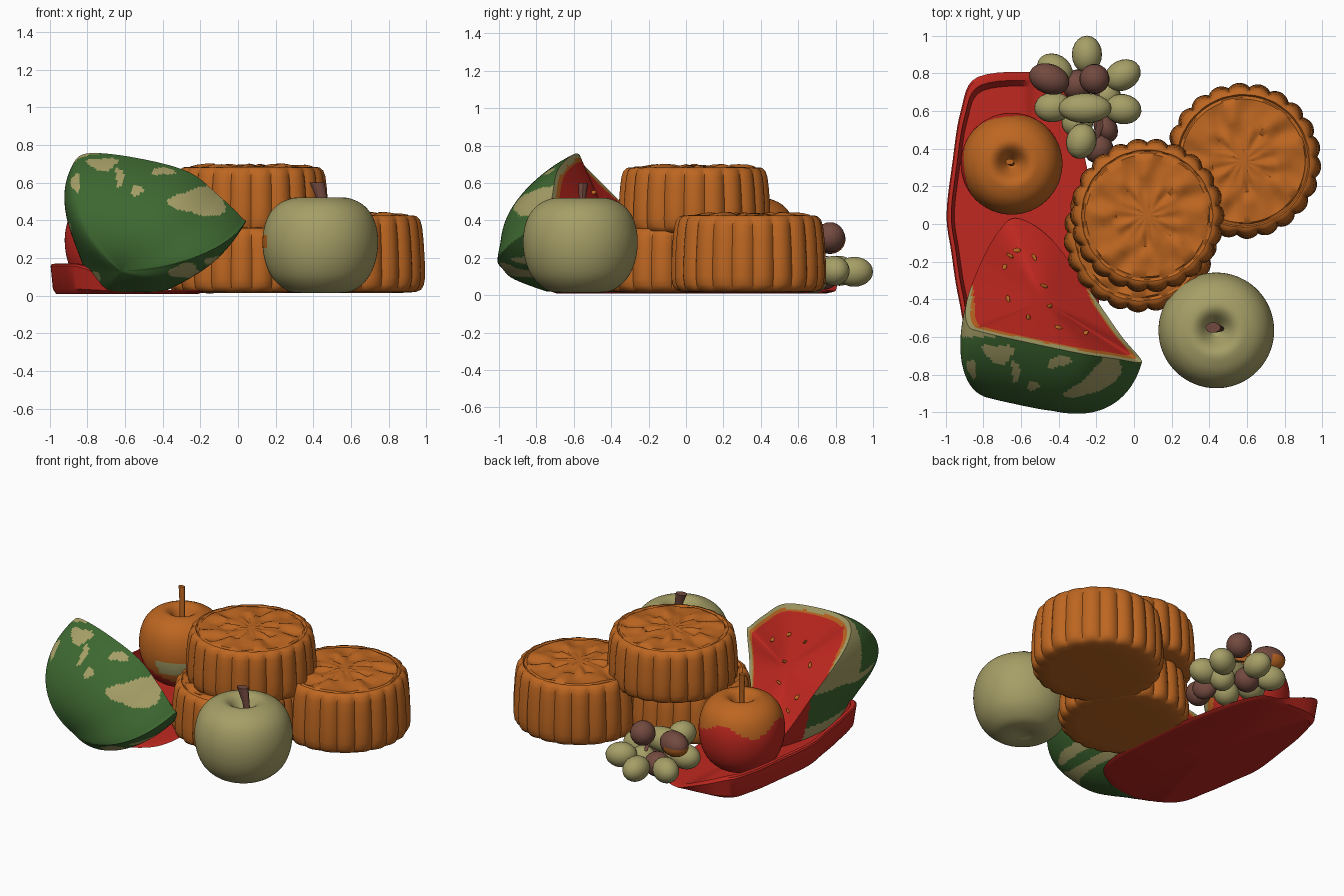
import bpy, bmesh, math
from mathutils import Vector, Euler

if "Cube" in bpy.data.objects:
    bpy.data.objects.remove(bpy.data.objects["Cube"])

TAU = math.tau


def material(name, rgb):
    m = bpy.data.materials.new(name)
    m.diffuse_color = (*rgb, 1)
    m.use_nodes = True
    m.node_tree.nodes["Principled BSDF"].inputs["Base Color"].default_value = m.diffuse_color
    return m


MATS = [material("pastry orange", (0.51, 0.133, 0.015)),
        material("red", (0.53, 0.021, 0.014)),
        material("rind green", (0.047, 0.137, 0.03)),
        material("pale olive", (0.38, 0.345, 0.135)),
        material("stem brown", (0.17, 0.068, 0.05))]
ORANGE, RED, GREEN, OLIVE, BROWN = range(5)


def loft(name, rings, rule, angle=40):
    """Skin closed rings of points; a ring of one point is a pole. rule(centre) -> colour."""
    bm = bmesh.new()
    vr = [[bm.verts.new(p) for p in ring] for ring in rings]
    for a, b in zip(vr, vr[1:]):
        n = max(len(a), len(b))
        for i in range(n):
            j = (i + 1) % n
            if len(a) == 1:
                f = [a[0], b[i], b[j]]
            elif len(b) == 1:
                f = [a[i], a[j], b[0]]
            else:
                f = [a[i], a[j], b[j], b[i]]
            bm.faces.new(f)
    bmesh.ops.recalc_face_normals(bm, faces=bm.faces)
    for f in bm.faces:
        f.material_index = rule(f.calc_center_median()) if callable(rule) else rule
    me = bpy.data.meshes.new(name)
    bm.to_mesh(me)
    bm.free()
    for m in MATS:
        me.materials.append(m)
    ob = bpy.data.objects.new(name, me)
    bpy.context.collection.objects.link(ob)
    bpy.ops.object.select_all(action='DESELECT')
    ob.select_set(True)
    bpy.context.view_layer.objects.active = ob
    bpy.ops.object.shade_smooth_by_angle(angle=math.radians(angle))
    return ob


def spline(pts, steps):
    """Closed smooth curve through the points."""
    out, n = [], len(pts)
    P = [Vector(p) for p in pts]
    for i in range(n):
        a, b, c, d = (P[(i + k) % n] for k in (-1, 0, 1, 2))
        for s in range(steps):
            t = s / steps
            out.append(0.5 * (2 * b + (c - a) * t + (2 * a - 5 * b + 4 * c - d) * t * t
                              + (3 * b - a - 3 * c + d) * t ** 3))
    return out


def tube(name, pts, radii, col, n=10):
    rings = [[pts[0]]]
    for p, r in zip(pts, radii):
        rings.append([(p[0] + r * math.cos(TAU * i / n), p[1] + .7 * r * math.sin(TAU * i / n), p[2])
                      for i in range(n)])
    return loft(name, rings + [[pts[-1]]], col)


def ellipsoid(name, c, size, rot, rule, n=20, m=12):
    R, c = Euler(rot).to_matrix(), Vector(c)

    def pt(u, v):
        return c + R @ Vector((size[0] * math.sin(v) * math.cos(u),
                               size[1] * math.sin(v) * math.sin(u), size[2] * math.cos(v)))
    rings = [[pt(0, 0)]] + [[pt(TAU * i / n, math.pi * k / m) for i in range(n)]
                            for k in range(1, m)] + [[pt(0, math.pi)]]
    return loft(name, rings, rule, 60)


# Scalloped cakes with a pressed pattern on top: (radius, height, scallop, relief)
CAKE = [(0.7, 0, 0, 0), (0.88, .01, .3, 0), (0.95, .04, .7, 0), (0.985, .1, 1, 0), (1, .2, 1, 0),
        (.995, .4, 1, 0), (0.98, .65, 1, 0), (0.96, .82, 1, 0), (0.935, .9, .8, 0), (0.89, .945, .4, 0),
        (0.85, .955, .1, 0), (0.83, .93, 0, 0), (0.81, .93, 0, 0), (0.79, .955, 0, .3), (0.7, .95, 0, 1),
        (0.58, .96, 0, 1), (0.48, .97, 0, .8), (0.4, .955, 0, -.8), (0.28, .97, 0, -.7), (0.14, .975, 0, .3)]


def cake(name, x, y, z, r, h, turn, lobes=22):
    n = lobes * 8
    rings = [[(x, y, z)]]
    for f, g, sc, rel in CAKE:
        ring = []
        for i in range(n):
            a = TAU * i / n
            lobe = abs(math.cos(lobes * a / 2)) ** .8
            rr = r * f * (1 - 0.052 * sc * (1 - lobe))
            dz = 0.011 * rel * (math.cos(8 * a) + 0.5 * math.sin(13 * a + 9 * f))
            ring.append((x + rr * math.cos(a + turn), y + rr * math.sin(a + turn), z + h * g + dz))
        rings.append(ring)
    loft(name, rings + [[(x, y, z + h * .98)]], ORANGE, 50)


cake("lower_cake", 0.035, -0.06, 0.015, 0.41, 0.36, 0.1)
cake("upper_cake", 0.07, 0.045, 0.33, 0.41, 0.37, 0.0)
cake("side_cake", 0.58, 0.335, 0.015, 0.415, 0.43, 0.2)

# Apples: (radius, height)
APPLE = [(.05, .05), (.2, .01), (.42, 0), (.62, .04), (.83, .16), (.955, .33), (1, .52), (.97, .69),
         (.88, .83), (.73, .93), (.55, .985), (.41, 1), (.29, .965), (.17, .88), (.08, .81), (.03, .79)]


def apple(name, x, y, z, r, h, rule, n=96):
    rings = [[(x, y, z + .05 * h)]]
    for f, g, _ in spline([(*p, 0) for p in APPLE], 4)[4:-7]:
        rings.append([(x + r * f * math.cos(TAU * i / n), y + r * f * math.sin(TAU * i / n), z + h * g)
                      for i in range(n)])
    loft(name, rings + [[(x, y, z + .79 * h)]], rule, 60)


def blush(c):
    dx, dy = (c.x + .65) / .27, (c.y - .32) / .27
    front = .574 * dx - .819 * dy
    if front > .78 and .17 < c.z < .26:
        return OLIVE
    edge = .37 - .34 * max(0, front) + .035 * math.sin(4 * math.atan2(dy, dx) + 1)
    return ORANGE if c.z > edge else RED


apple("pale_apple", 0.437, -0.565, 0.015, 0.307, 0.505,
      lambda c: ORANGE if c.x < .155 and .26 < c.z < .33 else OLIVE)
apple("red_apple", -0.65, 0.32, 0.04, 0.27, 0.475, blush)
tube("pale_apple_stem", [(.46, -.555, .41), (.45, -.555, .5), (.42, -.55, .6)], [.02, .025, .04], BROWN)
tube("red_apple_stem", [(-.65, .32, .4), (-.65, .32, .55), (-.66, .33, .67)], [.018, .018, .022], ORANGE)

# Shallow tray with a raised left wall
outline = spline([(-.83, .78, 0), (-.5, .8, 0), (-.36, .7, 0), (-.25, .3, 0), (-.2, -.1, 0),
                  (-.19, -.45, 0), (-.3, -.64, 0), (-.62, -.75, 0), (-.86, -.63, 0), (-.93, -.4, 0),
                  (-.97, -.15, 0), (-.995, .05, 0), (-.965, .32, 0), (-.92, .6, 0)], 6)
mid = Vector((-.58, .05, 0))


def tray_ring(s, z, wall):
    return [Vector((*(mid + (p - mid) * s).xy,
                    z + wall * min(1, max(0, (-.5 - p.x) / .35)))) for p in outline]


loft("tray", [[(mid.x, mid.y, .01)], tray_ring(.93, .01, 0), tray_ring(.97, .015, .02),
              tray_ring(1, .022, .135), tray_ring(.985, .025, .142), tray_ring(.94, .03, .14),
              tray_ring(.9, .03, 0), [(mid.x, mid.y, .03)]], RED, 35)

# Melon wedge: flat sloping flesh with a bulging rind behind it
rim = spline([(-.8, -.575, .755), (-.56, -.63, .735), (-.27, -.69, .66), (-.1, -.715, .53), (.02, -.735, .415),
              (.035, -.715, .38), (-.07, -.59, .25), (-.23, -.36, .15), (-.44, -.08, .06), (-.62, .03, .04),
              (-.72, -.04, .12), (-.82, -.22, .36), (-.89, -.42, .57), (-.88, -.54, .69)], 18)
C = Vector((-.48, -.41, .38))
BULGE = Vector((-.14, -.49, -.25))
STEPS = 60


def low(p):
    return Vector((p.x, p.y, max(p.z, .02)))


def dome(t):
    u, v = math.cos(t) ** .95, math.sin(t) ** .95
    return [low(C + (p - C) * u + BULGE * v) for p in rim]


rind = [[low(C + BULGE)]] + [dome(math.pi / 2 * (1 - k / STEPS)) for k in range(1, STEPS)]
flesh = [[low(C + (p - C) * s) for p in rim] for s in (1, .97, .94, .91, .88, .6, .3)]

# Pale rind spots in front view: x, z, half width, half height
SPOTS = [(-.2, .5, .15, .075), (-.28, .13, .08, .04), (-.63, .63, .02, .05), (-.54, .56, .03, .03),
         (-.78, .07, .05, .06), (-.72, .7, .08, .035), (-.9, .3, .02, .08), (-.12, .18, .05, .03),
         (-.86, .6, .025, .05), (-.4, .66, .06, .02)]


def rind_rule(c):
    if c.y > -.2:
        return RED
    if c.y > -.6 and c.z > .35 and c.x < -.72:
        return OLIVE
    for x, z, w, h in SPOTS:
        u, v = (c.x - x) / w, (c.z - z) / h
        if u * u + v * v < 1 + .35 * math.sin(3 * math.atan2(v, u) + 9 * x):
            return OLIVE
    return GREEN


def flesh_rule(c):
    s = max(0, min(1, (-.3 - c.y) / .15))          # rind edge fades out toward the tip
    near = min((c - p).length for p in rim)
    return OLIVE if near < .032 * s else ORANGE if near < .055 * s else RED


loft("melon_rind", rind + [flesh[0]], rind_rule, 60)
flesh_ob = loft("melon_flesh", flesh + [[C]], flesh_rule, 40)

# Seeds lying on the flesh
for i, (x, y) in enumerate([(-.62, -.14), (-.69, -.23), (-.53, -.18), (-.48, -.33), (-.45, -.44),
                            (-.56, -.5), (-.4, -.55), (-.26, -.58), (-.67, -.4), (-.66, -.17)]):
    hit, at, _, _ = flesh_ob.ray_cast(Vector((x, y, 2)), Vector((0, 0, -1)))
    if hit:
        ellipsoid(f"seed_{i}", at, (.024, .015, .008), (-.75, .4, i), ORANGE, 8, 6)

# Grapes: position, half length, turn, colour
GRAPES = [(-.25, .9, .125, .1, 1.57, OLIVE), (-.06, .79, .13, .1, .5, OLIVE), (-.42, .82, .13, .1, 2.6, OLIVE),
          (-.43, .62, .15, .1, .1, OLIVE), (-.26, .615, .22, .14, 0, OLIVE), (-.06, .61, .14, .1, 3.0, OLIVE),
          (-.28, .44, .2, .095, 1.3, OLIVE), (-.45, .77, .3, .11, 2.8, BROWN), (-.21, .77, .31, .08, .8, BROWN),
          (-.19, .4, .12, .08, 1.2, BROWN), (-.15, .51, .1, .06, .5, BROWN), (-.3, .54, .1, .085, .3, OLIVE),
          (-.15, .68, .09, .08, 1.2, OLIVE), (-.3, .74, .11, .085, .4, BROWN)]
for i, (x, y, z, r, turn, col) in enumerate(GRAPES):
    rule = col
    if i == 7:
        def rule(c):
            return ORANGE if c.x < -.42 and c.z < .3 else BROWN
    ellipsoid(f"grape_{i}", (x, y, z), (r, .08, .08), (0, 0, turn), rule)
tube("grape_stalk", [(-.22, .42, .15), (-.18, .52, .2), (-.2, .7, .22), (-.24, .78, .2)],
     [.02, .018, .016, .012], BROWN)
